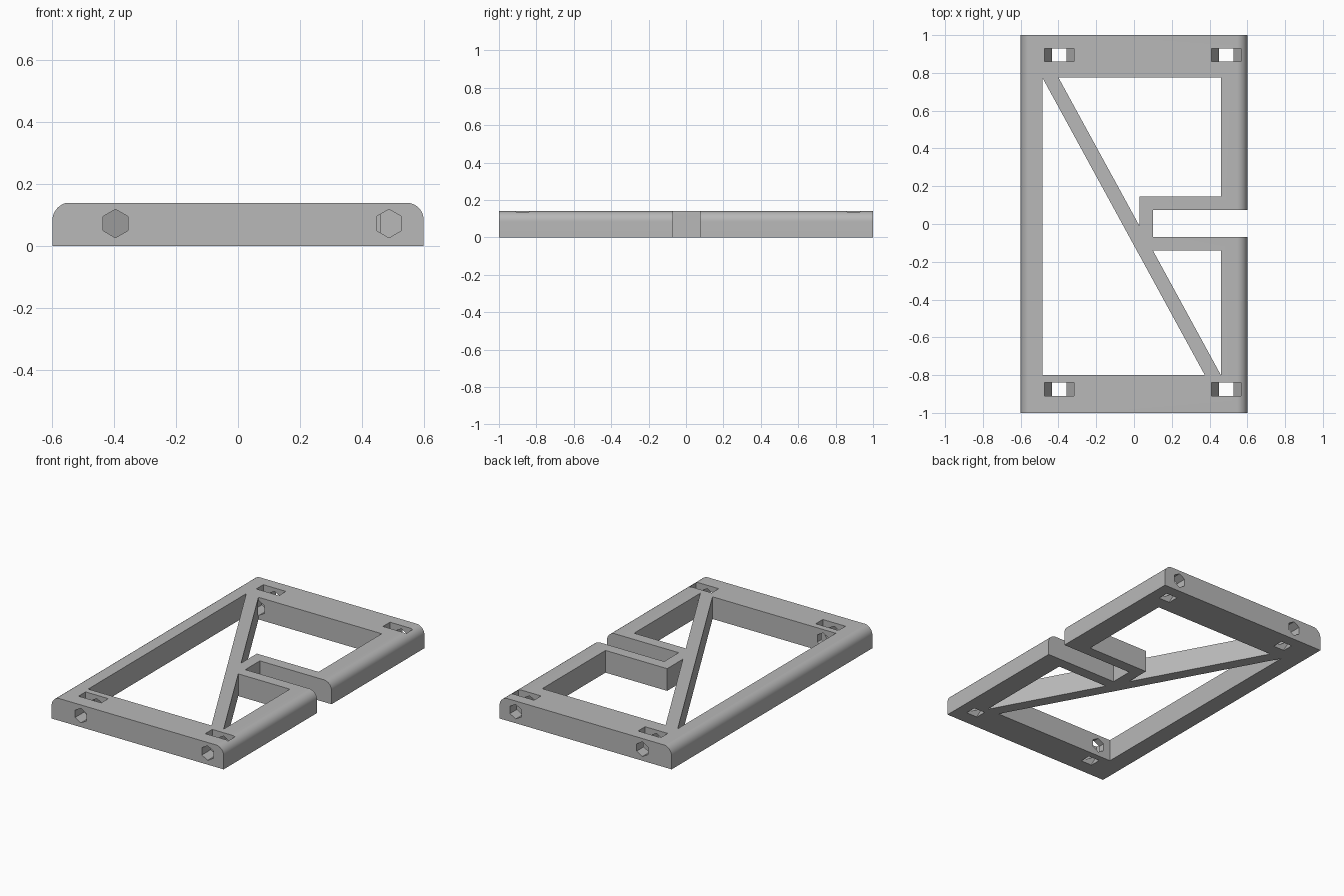
import bpy, bmesh
from math import sin, cos, radians, pi

if "Cube" in bpy.data.objects:
    bpy.data.objects.remove(bpy.data.objects["Cube"])

H = 0.14

grey = bpy.data.materials.new("plain grey")
grey.use_nodes = True
grey.diffuse_color = (0.48, 0.48, 0.48, 1)
grey.node_tree.nodes["Principled BSDF"].inputs["Base Color"].default_value = grey.diffuse_color


def prism(name, profile, lo, hi, axis):
    """Extrude a profile from lo to hi along y (points x, z) or z (points x, y)."""
    bm = bmesh.new()
    place = (lambda a, b: (a, lo, b)) if axis == "y" else (lambda a, b: (a, b, lo))
    face = bm.faces.new([bm.verts.new(place(a, b)) for a, b in profile])
    new = bmesh.ops.extrude_face_region(bm, geom=[face])["geom"]
    shift = (0, hi - lo, 0) if axis == "y" else (0, 0, hi - lo)
    bmesh.ops.translate(bm, vec=shift, verts=[v for v in new if isinstance(v, bmesh.types.BMVert)])
    bmesh.ops.recalc_face_normals(bm, faces=bm.faces)
    mesh = bpy.data.meshes.new(name)
    bm.to_mesh(mesh)
    bm.free()
    mesh.materials.append(grey)
    ob = bpy.data.objects.new(name, mesh)
    bpy.context.collection.objects.link(ob)
    return ob


def arc(cx, cz, r, start, end, steps):
    angles = [radians(start + (end - start) * i / steps) for i in range(steps + 1)]
    return [(cx + r * cos(a), cz + r * sin(a)) for a in angles]


# Slab with rounded upper long edges; the left one meets the top in a crease
profile = [(-0.6, 0), (0.6, 0)]
profile += arc(0.545, H - 0.055, 0.055, 0, 90, 12)
profile += arc(-0.54, H - 0.058, 0.06, 105, 180, 10)
frame = prism("bracket_frame", profile, -1, 1, "y")

# Windows around the diagonal brace, and the open side notch
outlines = {
    "large_window": [(-0.485, 0.775), (-0.485, -0.8), (0.375, -0.8)],
    "back_window": [(-0.4, 0.775), (0.03, -0.012), (0.03, 0.145), (0.46, 0.145), (0.46, 0.775)],
    "front_window": [(0.1, -0.14), (0.46, -0.8), (0.46, -0.14)],
    "side_notch": [(0.1, -0.07), (0.7, -0.07), (0.7, 0.075), (0.1, 0.075)],
}
cutters = [prism(n, pts, -0.1, 0.3, "z") for n, pts in outlines.items()]

# Screw holes running lengthwise and nut slots dropping in from the top
for x in (-0.396, 0.488):
    hexagon = [(x + 0.046 * sin(i * pi / 3), 0.073 + 0.046 * cos(i * pi / 3)) for i in range(6)]
    half = [(0.039, -0.05), (0.039, 0.004), (0.079, 0.073), (0.079, 0.2)]
    slot = [(x + a, z) for a, z in half] + [(x - a, z) for a, z in reversed(half)]
    for lo, hi in ((-1.1, -0.775), (0.745, 1.1)):
        cutters.append(prism("screw_hole", hexagon, lo, hi, "y"))
    for lo, hi in ((-0.91, -0.84), (0.86, 0.93)):
        cutters.append(prism("nut_slot", slot, lo, hi, "y"))

# Apply the cuts one at a time
bpy.context.view_layer.objects.active = frame
for cutter in cutters:
    mod = frame.modifiers.new("cut", "BOOLEAN")
    mod.operation, mod.solver, mod.object = "DIFFERENCE", "EXACT", cutter
    bpy.ops.object.modifier_apply(modifier=mod.name)
    bpy.data.objects.remove(cutter)

for ob in bpy.context.selected_objects:
    ob.select_set(False)
frame.select_set(True)
bpy.ops.object.shade_smooth_by_angle(angle=radians(14))
